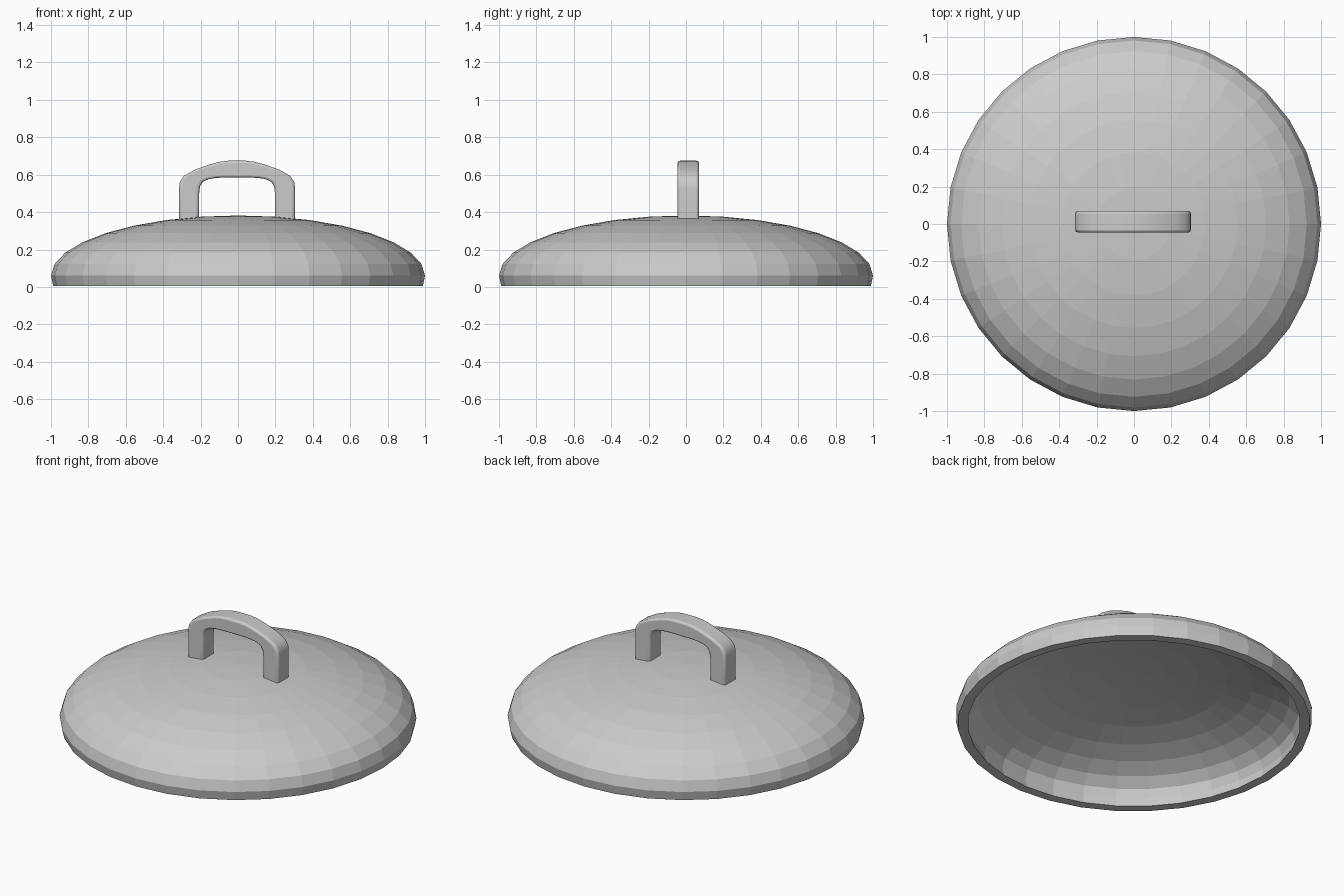
import bpy, bmesh
from math import sin, cos, radians, pi

if "Cube" in bpy.data.objects:
    bpy.data.objects.remove(bpy.data.objects["Cube"])

SEGMENTS = 32


def make_object(name, bm):
    bmesh.ops.recalc_face_normals(bm, faces=bm.faces)
    mesh = bpy.data.meshes.new(name)
    bm.to_mesh(mesh)
    bm.free()
    obj = bpy.data.objects.new(name, mesh)
    bpy.context.collection.objects.link(obj)
    return obj


def dome_profile(radius, height, rim_radius):
    # squashed quarter circle sitting on a slightly tucked-in rim
    arc = [(radius * cos(radians(a)), 0.06 + height * sin(radians(a)))
           for a in [i * 11.25 for i in range(9)]]
    return [(rim_radius, 0.005)] + arc


# Hollow domed lid: outer shell down to the rim, then the inner shell
bm = bmesh.new()


def add_shell(profile):
    rings = []
    for r, z in profile[:-1]:
        rings.append([bm.verts.new((r * cos(2 * pi * i / SEGMENTS),
                                    r * sin(2 * pi * i / SEGMENTS), z))
                      for i in range(SEGMENTS)])
    tip = bm.verts.new((0, 0, profile[-1][1]))
    for low, high in zip(rings, rings[1:]):
        bridge(low, high)
    for i in range(SEGMENTS):
        bm.faces.new((rings[-1][i], rings[-1][(i + 1) % SEGMENTS], tip))
    return rings[0]


def bridge(a, b):
    for i in range(SEGMENTS):
        j = (i + 1) % SEGMENTS
        bm.faces.new((a[i], a[j], b[j], b[i]))


outer_rim = add_shell(dome_profile(1.0, 0.322, 0.988))
inner_rim = add_shell(dome_profile(0.945, 0.272, 0.932))
bridge(outer_rim, inner_rim)
make_object("lid", bm)

# Arched handle: half outlines mirrored in x, extruded in y, edges rounded
outer = [(0.31, 0.345), (0.31, 0.53), (0.306, 0.562), (0.284, 0.594), (0.225, 0.627),
         (0.15, 0.654), (0.09, 0.67), (0.045, 0.675)]
inner = [(0.203, 0.345), (0.203, 0.50), (0.198, 0.538), (0.182, 0.563), (0.15, 0.577),
         (0.11, 0.583), (0.07, 0.585), (0.035, 0.585)]
mirror = lambda pts: pts + [(-x, z) for x, z in reversed(pts)]
bm = bmesh.new()
rows = []
for (ox, oz), (ix, iz) in zip(mirror(outer), mirror(inner)):
    rows.append([bm.verts.new((x - 0.005, y, z)) for x, y, z in
                 ((ox, -0.045, oz), (ox, 0.07, oz), (ix, 0.07, iz), (ix, -0.045, iz))])
for a, b in zip(rows, rows[1:]):
    for i in range(4):
        j = (i + 1) % 4
        bm.faces.new((a[i], a[j], b[j], b[i]))
bm.faces.new(rows[0])
bm.faces.new(rows[-1])
handle = make_object("handle", bm)
bevel = handle.modifiers.new("rounded_edges", 'BEVEL')
bevel.width = 0.014
bevel.segments = 3
bevel.limit_method = 'ANGLE'
bevel.angle_limit = radians(50)

bpy.context.view_layer.objects.active = handle
handle.select_set(True)
bpy.ops.object.shade_smooth_by_angle(angle=radians(40))
